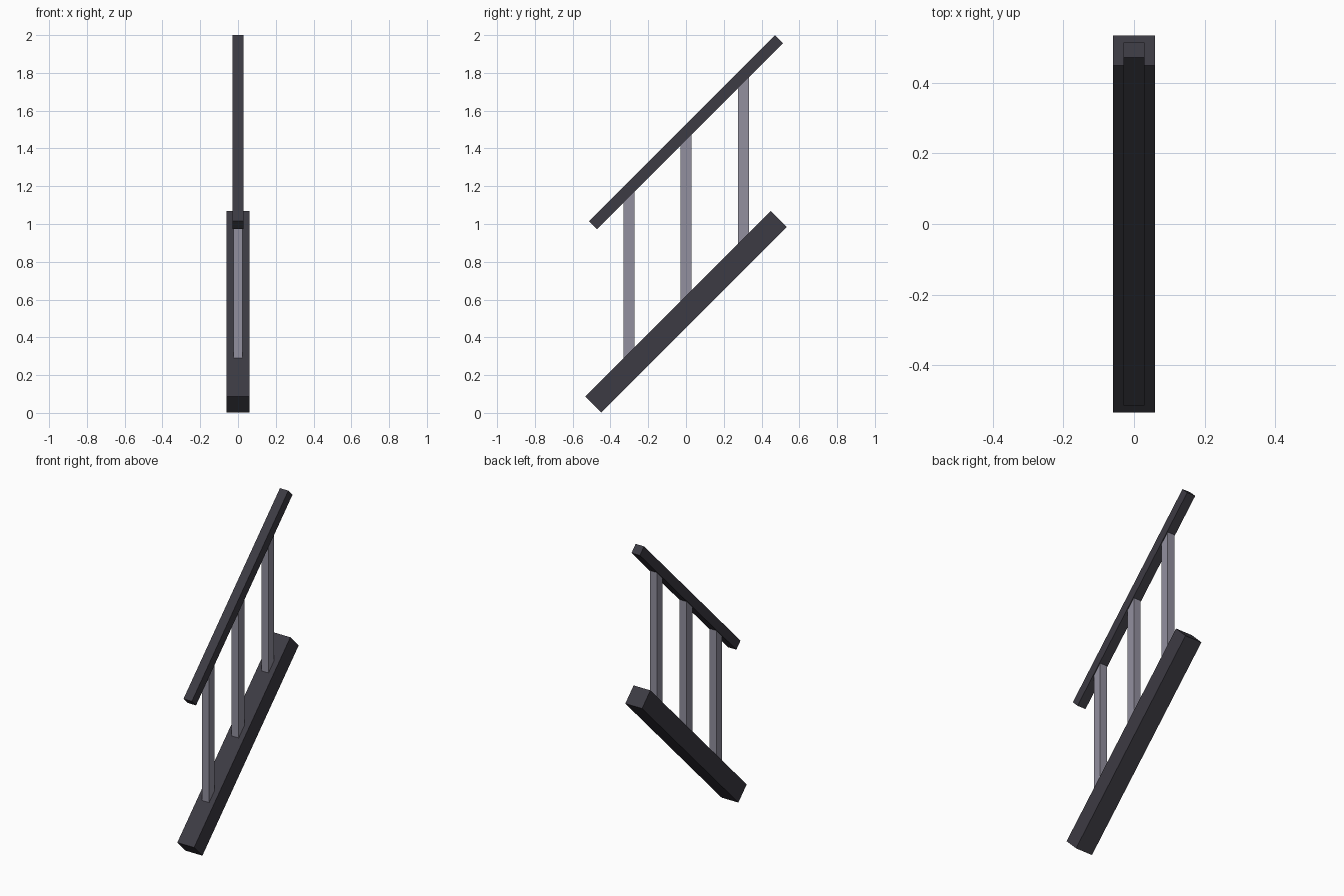
import bpy
import math

if "Cube" in bpy.data.objects:
    bpy.data.objects.remove(bpy.data.objects["Cube"], do_unlink=True)


def make_material(name, color):
    mat = bpy.data.materials.new(name)
    mat.use_nodes = True
    mat.diffuse_color = color
    mat.node_tree.nodes["Principled BSDF"].inputs["Base Color"].default_value = color
    return mat


def box(name, size, center, mat, tilt=0.0):
    bpy.ops.mesh.primitive_cube_add(size=1, location=center, rotation=(tilt, 0, 0))
    obj = bpy.context.object
    obj.name = name
    obj.scale = size
    bpy.ops.object.transform_apply(location=False, rotation=True, scale=True)
    obj.data.materials.append(mat)
    return obj


dark = make_material("dark charcoal", (0.046, 0.043, 0.056, 1))
grey = make_material("post grey", (0.29, 0.28, 0.345, 1))

SLOPE = math.radians(45)
BEAM_Z, RAIL_Z = 0.535, 1.486   # heights of the sloped centre lines at y = 0

# Sloped base beam and handrail
box("base_beam", (0.12, 1.39, 0.12), (0, 0, BEAM_Z), dark, SLOPE)
box("handrail", (0.06, 1.393, 0.06), (0, 0, RAIL_Z), dark, SLOPE)

# Upright posts, ends buried in the beam and the rail
for name, y in (("lower_post", -0.302), ("middle_post", 0.0), ("upper_post", 0.304)):
    box(name, (0.05, 0.057, RAIL_Z - BEAM_Z), (0, y, y + (BEAM_Z + RAIL_Z) / 2), grey)
